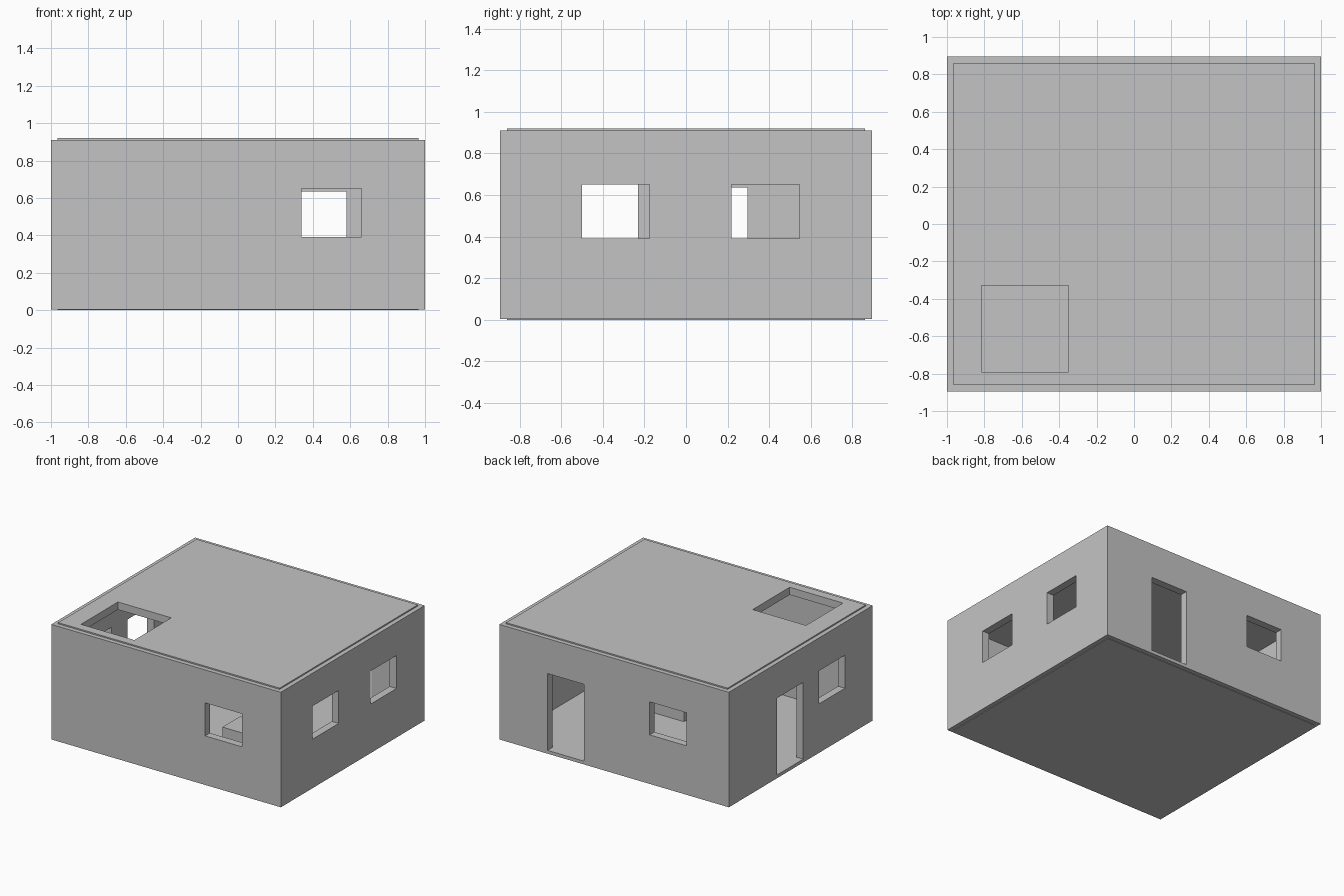
import bpy
import bmesh

cube = bpy.data.objects.get("Cube")
if cube:
    bpy.data.objects.remove(cube, do_unlink=True)

# Single plaster colour
plaster = bpy.data.materials.new("light_grey_plaster")
plaster.use_nodes = True
GREY = (0.55, 0.55, 0.55, 1)
plaster.diffuse_color = GREY
plaster.node_tree.nodes["Principled BSDF"].inputs["Base Color"].default_value = GREY

HX, HY = 1.0, 0.895      # half width and half depth
WALL = 0.06              # wall thickness
TOP, WALL_TOP, FLOOR = 0.92, 0.91, 0.03
INSET = 0.035            # slab edge set back from the wall face


def box(name, x, y, z):
    """Box between (min, max) limits on each axis."""
    mesh = bpy.data.meshes.new(name)
    bm = bmesh.new()
    bmesh.ops.create_cube(bm, size=1)
    for v in bm.verts:
        v.co = [lim[0] if c < 0 else lim[1] for c, lim in zip(v.co, (x, y, z))]
    bm.to_mesh(mesh)
    bm.free()
    mesh.materials.append(plaster)
    obj = bpy.data.objects.new(name, mesh)
    bpy.context.collection.objects.link(obj)
    return obj


def cut(target, cutters):
    """Subtract the cutters, bake the result and remove them."""
    for c in cutters:
        c.hide_render = True
        mod = target.modifiers.new(c.name, "BOOLEAN")
        mod.operation = "DIFFERENCE"
        mod.solver = "EXACT"
        mod.object = c
    bpy.context.view_layer.update()
    graph = bpy.context.evaluated_depsgraph_get()
    baked = bpy.data.meshes.new_from_object(target.evaluated_get(graph))
    target.modifiers.clear()
    target.data = baked
    for c in cutters:
        bpy.data.objects.remove(c, do_unlink=True)


# Walls: hollow shell with windows and doors
walls = box("walls", (-HX, HX), (-HY, HY), (0.004, WALL_TOP))
WINDOW, DOOR = (0.39, 0.65), (FLOOR, 0.635)
west, east = (-1.1, -0.9), (0.9, 1.1)
south, north = (-1, -0.8), (0.8, 1)
openings = [
    ("room_cutter", (WALL - HX, HX - WALL), (WALL - HY, HY - WALL), (-0.1, 1.1)),
    ("front_window_cutter", (0.34, 0.66), south, WINDOW),
    ("left_window_cutter_a", east, (-0.5, -0.175), WINDOW),
    ("left_window_cutter_b", east, (0.22, 0.545), WINDOW),
    ("back_window_cutter", (-0.63, -0.31), north, WINDOW),
    ("back_door_cutter", (0.26, 0.58), north, DOOR),
    ("right_window_cutter", west, (-0.55, -0.23), WINDOW),
    ("right_door_cutter", west, (-0.03, 0.295), DOOR),
]
cut(walls, [box(*o) for o in openings])

# Floor slab, set back from the wall faces
slab_x, slab_y = (INSET - HX, HX - INSET), (INSET - HY, HY - INSET)
box("floor_slab", slab_x, slab_y, (0, FLOOR))

# Roof slab with a square opening
roof = box("roof_slab", slab_x, slab_y, (TOP - WALL, TOP))
cut(roof, [box("roof_opening_cutter", (-0.815, -0.35), (-0.79, -0.33), (0.7, 1.1))])

# Low block inside the room
box("interior_block", (0.06, 0.4), (-0.28, -0.06), (FLOOR, 0.15))
